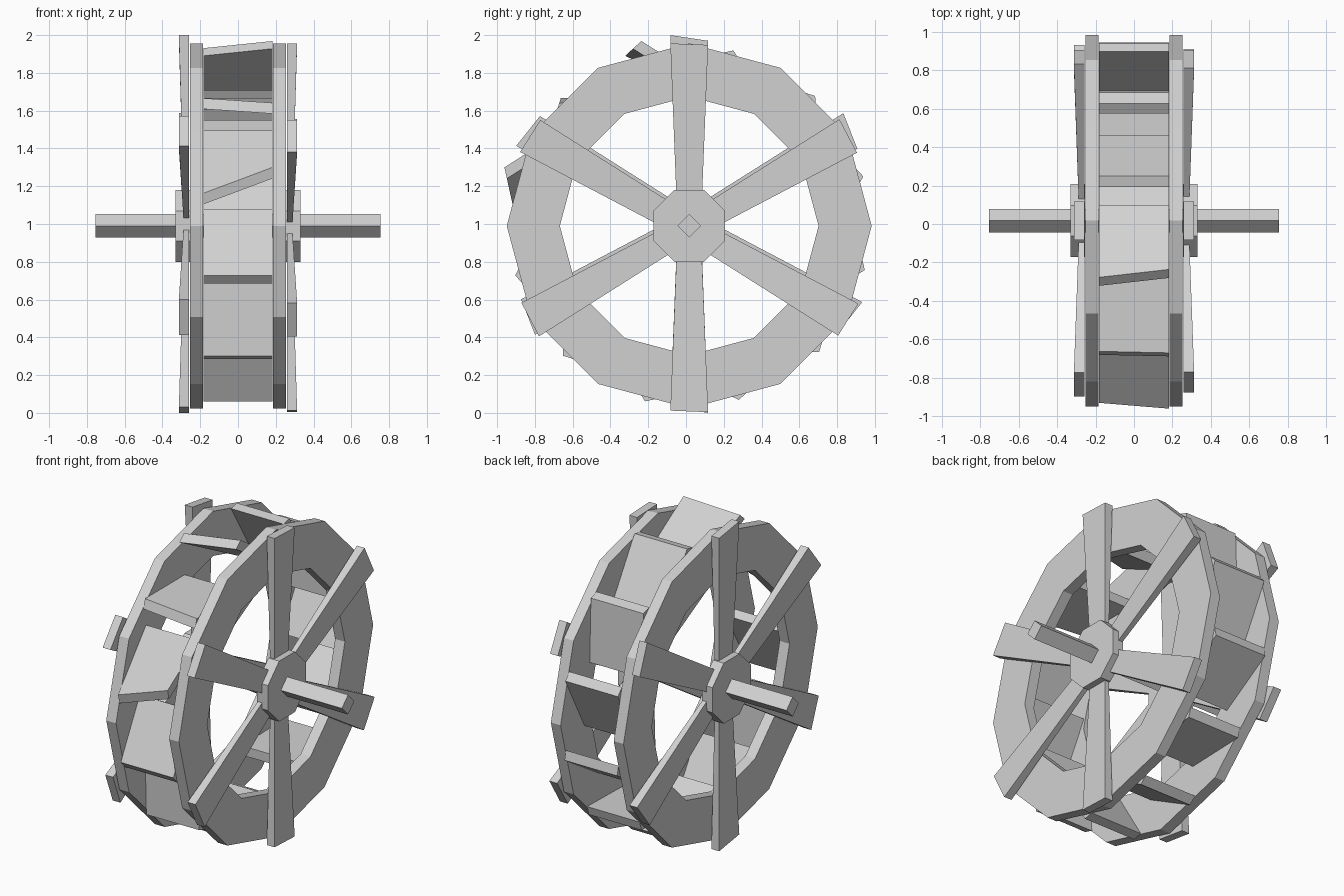
import bpy
import bmesh
from math import radians, sin, cos, pi
from mathutils import Vector

cube = bpy.data.objects.get("Cube")
if cube:
    bpy.data.objects.remove(cube, do_unlink=True)

CY, CZ = 0.017, 0.99   # axle position

grey = bpy.data.materials.new("plain_grey")
grey.use_nodes = True
colour = (0.64, 0.64, 0.64, 1)
grey.diffuse_color = colour
grey.node_tree.nodes["Principled BSDF"].inputs["Base Color"].default_value = colour


def add_mesh(name, verts, faces):
    mesh = bpy.data.meshes.new(name)
    mesh.from_pydata(verts, [], faces)
    mesh.materials.append(grey)
    bpy.context.collection.objects.link(bpy.data.objects.new(name, mesh))
    # Make all normals face outward
    bm = bmesh.new()
    bm.from_mesh(mesh)
    bmesh.ops.recalc_face_normals(bm, faces=bm.faces)
    bm.to_mesh(mesh)
    bm.free()


def direction(a):
    return Vector((0, cos(a), sin(a)))


def polar(x, r, a):
    return Vector((x, CY, CZ)) + direction(a) * r


def prism(name, x0, x1, radius, sides, turn=0):
    """Solid polygon extruded along the axle."""
    verts = [polar(x, radius, turn + 2 * pi * i / sides) for x in (x0, x1) for i in range(sides)]
    faces = [[i, (i + 1) % sides, sides + (i + 1) % sides, sides + i] for i in range(sides)]
    faces += [list(range(sides)), list(range(sides, 2 * sides))]
    add_mesh(name, verts, faces)


def rim(name, x0, x1, outer, inner, sides=12):
    """Flat ring with a rectangular section."""
    section = [(x0, outer), (x1, outer), (x1, inner), (x0, inner)]
    verts = [polar(x, r, 2 * pi * i / sides) for i in range(sides) for x, r in section]
    faces = [[4 * i + j, 4 * i + (j + 1) % 4,
              4 * ((i + 1) % sides) + (j + 1) % 4, 4 * ((i + 1) % sides) + j]
             for i in range(sides) for j in range(4)]
    add_mesh(name, verts, faces)


BOX = [(0, 1, 2, 3), (4, 5, 6, 7), (0, 1, 5, 4), (1, 2, 6, 5), (2, 3, 7, 6), (3, 0, 4, 7)]


def spoke(name, side, angle, length, skew, dz):
    """Plank that widens and thickens toward a slightly slanted tip."""
    along, across = direction(angle), direction(angle + pi / 2)
    verts = []
    for r, half, x_out, cut in ((0.12, 0.066, 0.287, 0), (length, 0.1, 0.313, skew)):
        for x, s in ((0.259, -1), (0.259, 1), (x_out, 1), (x_out, -1)):
            verts.append(Vector((side * x, CY, CZ + dz)) + along * (r + s * cut)
                         + across * (s * half))
    add_mesh(name, verts, BOX)


def paddle(name, angle, radius=0.945, lean=44, roll=0):
    """Slanted plank between the rims; its tip is cut obliquely and twisted by roll."""
    tip = polar(0, radius, angle)
    body = angle + pi + radians(lean)
    end = tip + direction(body) * 0.41
    tip_across = direction(angle + radians(25) - pi / 2)
    end_across = direction(body + pi / 2)
    verts = []
    for centre, across, twist in ((tip, tip_across, roll), (end, end_across, 0)):
        for x, s in ((-1, -1), (1, -1), (1, 1), (-1, 1)):
            verts.append(centre + across * (s * 0.03 + x * twist) + Vector((x * 0.183, 0, 0)))
    add_mesh(name, verts, BOX)


# Axle
prism("axle", -0.755, 0.755, 0.062, 4)

# Rims, hubs and spokes on both sides
for label, side, length, skew, dz in (("left", 1, 0.972, 0.004, -0.01),
                                      ("right", -1, 0.985, 0.015, 0.01)):
    rim(label + "_rim", side * 0.185, side * 0.253, 0.966, 0.685)
    prism(label + "_hub", side * 0.255, side * 0.33, 0.19 / cos(pi / 8), 8, pi / 8)
    for k in range(6):
        spoke(f"{label}_spoke_{k + 1}", side, radians(30 + 60 * k), length, skew, dz)

# Paddles, a few of them loose and twisted
loose = {3: dict(radius=0.985, roll=0.028),
         4: dict(radius=0.94, roll=-0.013),
         5: dict(radius=0.98, lean=54, roll=0.07)}
for k in range(12):
    paddle(f"paddle_{k + 1}", radians(17.5 + 30 * k), **loose.get(k, {}))
